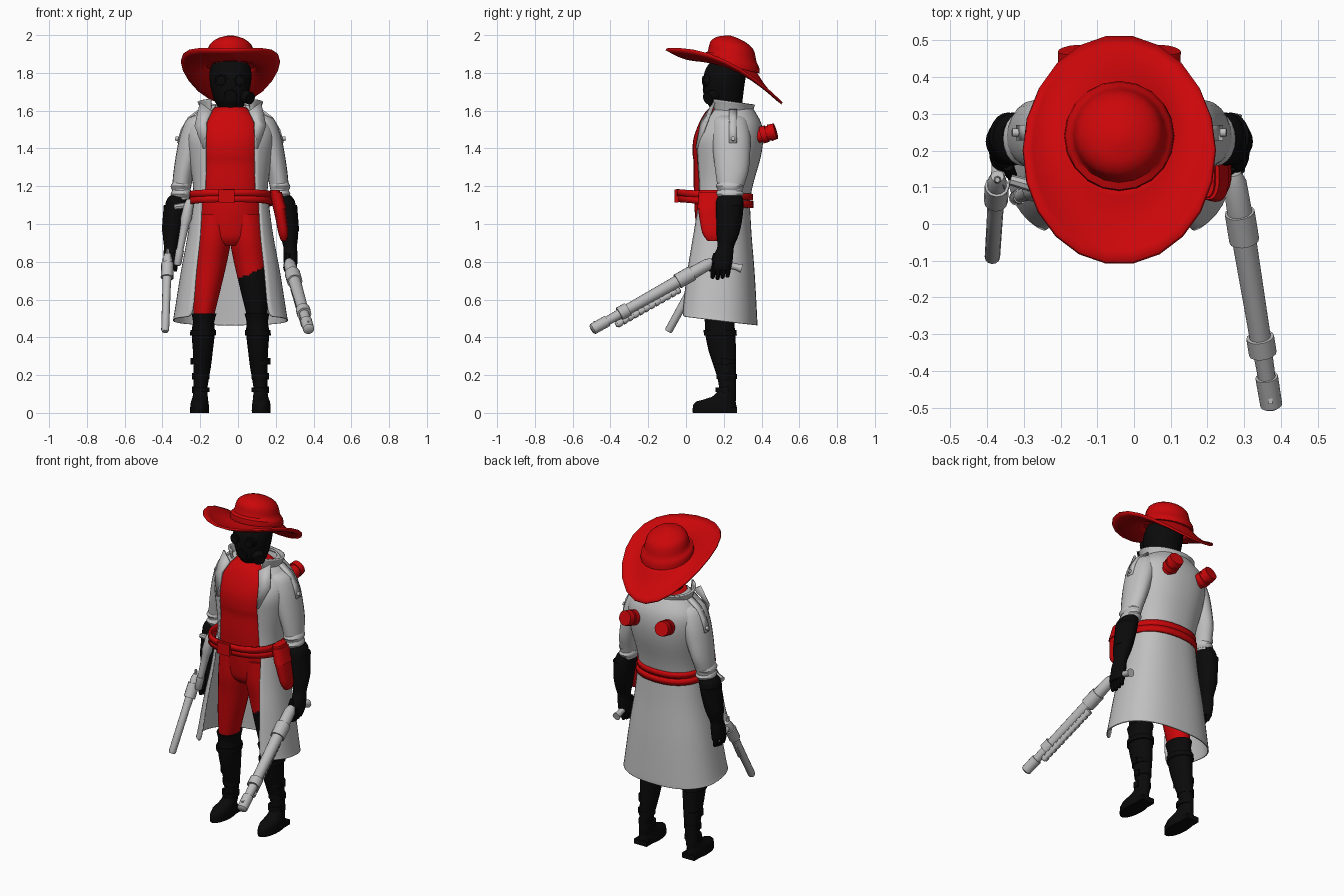
import bpy, bmesh, math
from mathutils import Vector

CX = -0.04  # body centre line


def material(name, rgb):
    m = bpy.data.materials.new(name)
    m.diffuse_color = (*rgb, 1)
    return m


RED = material("red cloth", (0.6, 0.002, 0.003))
COAT = material("pale coat", (0.53, 0.53, 0.53))
BLACK = material("black leather", (0.003, 0.003, 0.003))
STEEL = material("gun steel", (0.5, 0.5, 0.5))


def finish(name, grid, mats, closed=True, caps=True, thick=0, rule=None, angle=40):
    """Skin a list of point rows into an object."""
    bm = bmesh.new()
    rows = [[bm.verts.new(p) for p in row] for row in grid]
    n = len(rows[0])
    for a, b in zip(rows, rows[1:]):
        for i in range(n if closed else n - 1):
            j = (i + 1) % n
            bm.faces.new((a[i], a[j], b[j], b[i]))
    if caps and closed:
        bm.faces.new(rows[0][::-1])
        bm.faces.new(rows[-1])
    bmesh.ops.recalc_face_normals(bm, faces=bm.faces)
    me = bpy.data.meshes.new(name)
    bm.to_mesh(me)
    bm.free()
    ob = bpy.data.objects.new(name, me)
    bpy.context.collection.objects.link(ob)
    for m in mats if isinstance(mats, list) else [mats]:
        me.materials.append(m)
    if rule:
        for f in me.polygons:
            f.material_index = rule(f.center)
    bpy.ops.object.select_all(action='DESELECT')
    ob.select_set(True)
    bpy.context.view_layer.objects.active = ob
    bpy.ops.object.shade_smooth_by_angle(angle=math.radians(angle))
    if thick:
        sol = ob.modifiers.new("thickness", 'SOLIDIFY')
        sol.thickness = thick
    return ob


def smooth_rows(rows, k):
    """Catmull-Rom interpolation of ring parameters."""
    out = []
    for i in range(len(rows) - 1):
        q = [rows[max(i - 1, 0)], rows[i], rows[i + 1], rows[min(i + 2, len(rows) - 1)]]
        for s in range(k):
            t = s / k
            out.append([0.5 * (2 * b + (c - a) * t + (2 * a - 5 * b + 4 * c - d) * t * t
                               + (3 * b - a - 3 * c + d) * t ** 3) for a, b, c, d in zip(*q)])
    return out + [list(rows[-1])]


def loft(name, rings, mats, s=1, n=20, p=2.0, k=3, **kw):
    """Stack of ellipses (z, dx, y, rx, ry, front gap, tilt) around the centre line."""
    rings = [tuple(r) + (0,) * (7 - len(r)) for r in rings]
    gapped = any(r[5] for r in rings)
    grid = []
    for z, dx, y, rx, ry, gap, tilt in smooth_rows(rings, k):
        a = math.asin(min(gap / rx, 0.99) ** (p / 2)) if gapped else 0
        row = []
        for i in range(n):
            th = a + (2 * math.pi - 2 * a) * i / ((n - 1) if gapped else n)
            sx, cy = math.sin(th), math.cos(th)
            px = math.copysign(abs(sx) ** (2 / p), sx) * rx
            py = -math.copysign(abs(cy) ** (2 / p), cy) * ry
            row.append((CX + s * dx + px, y + py, z + tilt * py))
        grid.append(row)
    return finish(name, grid, mats, closed=not gapped, **kw)


def rod(name, a, b, prof, mat, n=12):
    """Turned rod from a to b; prof holds (fraction along, radius)."""
    a, b = Vector(a), Vector(b)
    rot = (b - a).to_track_quat('Z', 'Y')
    grid = [[a.lerp(b, t) + rot @ Vector((r * math.cos(2 * math.pi * i / n),
             r * math.sin(2 * math.pi * i / n), 0)) for i in range(n)] for t, r in prof]
    return finish(name, grid, mat)


def box(name, c, size, mat):
    x, y, z = (v / 2 for v in size)
    return finish(name, [[(c[0] + u * x, c[1] + v * y, c[2] + h * z) for u, v in
                          ((-1, -1), (1, -1), (1, 1), (-1, 1))] for h in (-1, 1)], mat)


# Hat: drooping brim with raised sides, and a tilted domed crown
N = 22
brim = []
for j in range(7):
    f = j / 6
    row = []
    for i in range(N):
        th = 2 * math.pi * i / N
        c, s = math.cos(th), math.sin(th)
        y = (0.24 + 0.13 * s) * (1 - f) + (0.205 + 0.31 * s) * f
        z = (1.843 - 0.03 * s) * (1 - f) + (1.85 - 0.145 * s - 0.065 * s * s + 0.02 * c * c) * f
        row.append((CX + c * (0.13 + 0.128 * f), y, z - 0.02 * math.sin(math.pi * f)))
    brim.append(row)
finish("hat_brim", brim, RED, caps=False, thick=0.012)
loft("hat_crown", [(z, 0, y, r, r, 0, t) for z, y, r, t in (
    (1.835, .24, .15, -.25), (1.868, .24, .147, -.25), (1.885, .243, .13, -.2), (1.92, .243, .122, -.15),
    (1.95, .24, .11, -.15), (1.975, .235, .08, -.15), (1.99, .225, .045, -.1), (1.998, .22, .012, 0))], RED, k=2)

# Head, mask lenses and filter
loft("masked_head", [(1.56, 0, .215, .065, .07), (1.62, 0, .21, .068, .085), (1.66, 0, .2, .088, .1),
                     (1.74, 0, .2, .108, .11), (1.81, 0, .21, .11, .11), (1.86, 0, .22, .09, .09)], BLACK)
for s in (-1, 1):
    rod("mask_lens", (CX + s * .045, .13, 1.76), (CX + s * .05, .088, 1.76),
        [(0, .034), (.8, .034), (.8, .026), (1, .024)], BLACK)
rod("mask_filter", (.01, .17, 1.685), (.065, .115, 1.665), [(0, .03), (.4, .03), (.4, .036), (1, .034)], BLACK)
rod("mask_snout", (CX, .14, 1.69), (CX, .095, 1.68), [(0, .042), (1, .032)], BLACK)

# Shirt and trousers
loft("shirt", [(1.12, 0, .18, .165, .135), (1.22, 0, .185, .165, .145), (1.32, 0, .193, .167, .152),
               (1.37, 0, .193, .17, .158), (1.45, 0, .195, .172, .156), (1.53, 0, .205, .165, .138),
               (1.59, 0, .21, .12, .11), (1.62, 0, .215, .075, .085)], RED, n=32, p=2.8)
loft("hips", [(1.16, 0, .18, .175, .135), (1.08, 0, .175, .178, .13), (.98, 0, .175, .17, .12),
              (.92, 0, .175, .15, .108), (.885, 0, .175, .09, .08)], RED, n=24)
for s, side in ((-1, "left"), (1, "right")):
    rule = (lambda c: int(c.z < .735 + .45 * (c.x - .06))) if s > 0 else (lambda c: 0)
    loft(side + "_thigh", [(1.05, .085, .175, .09, .118), (.92, .092, .175, .095, .116),
                           (.8, .106, .175, .088, .1), (.65, .126, .173, .073, .084),
                           (.5, .142, .175, .052, .07)], [RED, BLACK], s=s, k=14, n=36, rule=rule)
    # Tall boots with cuffs, straps and soles
    loft(side + "_boot", [(0, .163, .152, .05, .116), (.03, .163, .152, .05, .116), (.06, .163, .158, .046, .105),
                          (.085, .16, .202, .04, .064), (.14, .158, .22, .037, .045), (.24, .15, .207, .046, .058),
                          (.33, .146, .192, .053, .073), (.43, .144, .18, .062, .08), (.48, .142, .178, .056, .078),
                          (.525, .14, .175, .066, .086)], BLACK, s=s, k=2)
    loft(side + "_knee_band", [(.41, .146, .182, .068, .087), (.44, .144, .18, .068, .087)], BLACK, s=s, k=1)
    for z, y, r in ((.11, .21, .044), (.18, .215, .044), (.26, .204, .051)):
        loft(side + "_boot_strap", [(z, .155, y, r, r + .01), (z + .025, .155, y, r, r + .01)], BLACK, s=s, k=1)
        box(side + "_boot_buckle", (CX + s * (.153 + r), y, z + .013), (.014, .035, .035), BLACK)
    box(side + "_boot_heel", (CX + s * .163, .235, .015), (.085, .07, .03), BLACK)

# Long open coat: bodice, skirt, collar and lapels
loft("coat_body", [(1.12, 0, .185, .195, .152, .14), (1.22, 0, .198, .2, .16, .133), (1.35, 0, .215, .222, .18, .13),
                   (1.45, 0, .222, .235, .187, .13), (1.53, 0, .237, .222, .163, .128),
                   (1.59, 0, .242, .17, .127, .11), (1.63, 0, .24, .115, .105, .08)],
     COAT, n=40, p=2.3, thick=.008)
loft("coat_skirt", [(1.14, 0, .185, .2, .152, .15, 0), (.95, 0, .175, .225, .172, .16, 0),
                    (.75, 0, .167, .262, .197, .18, -.06), (.53, 0, .16, .297, .217, .2, -.11),
                    (.49, 0, .158, .305, .22, .225, -.12)], COAT, n=40, p=2.4, k=4, thick=.006)
loft("coat_collar", [(1.58, 0, .235, .14, .105, .1, -.08), (1.625, 0, .237, .155, .113, .1, -.1),
                     (1.65, 0, .238, .165, .118, .1, -.14)], COAT, n=28, thick=.01)
for s, side in ((-1, "left"), (1, "right")):
    finish(side + "_lapel", [[(CX + s * x, y, z) for x, y, z in row] for row in (
        ((.1, .112, 1.6), (.162, .145, 1.645)), ((.128, .075, 1.54), (.19, .098, 1.52)),
        ((.132, .05, 1.4), (.145, .055, 1.4)))], COAT, closed=False, thick=.012)
    # Sleeves with rolled cuffs and shoulder straps
    loft(side + "_sleeve", [(1.575, .14, .235, .05, .065), (1.55, .165, .235, .07, .088), (1.47, .195, .24, .072, .1),
                            (1.38, .22, .242, .066, .098), (1.28, .245, .243, .056, .088),
                            (1.2, .258, .236, .05, .07), (1.13, .265, .23, .044, .058)], COAT, s=s)
    for z in (1.14, 1.18):
        loft(side + "_cuff_fold", [(z, .264, .232, .046, .06), (z + .02, .262, .232, .055, .074),
                                   (z + .04, .258, .232, .048, .062)], COAT, s=s, k=2)
    finish(side + "_shoulder_strap", [[(CX + s * x, y, z) for y in (.228, .27)] for x, z in (
        (.165, 1.61), (.225, 1.565), (.264, 1.5), (.282, 1.43))], COAT, closed=False, thick=.012)
    rod(side + "_strap_button", (CX + s * .27, .249, 1.45), (CX + s * .292, .249, 1.453), [(0, .012), (1, .011)], COAT)
    # Gauntlets and fingers
    loft(side + "_glove", [(1.15, .275, .235, .044, .06), (1.12, .285, .232, .056, .072), (1.04, .298, .23, .055, .07),
                           (.95, .31, .222, .049, .06), (.88, .316, .21, .036, .044), (.84, .318, .2, .037, .05),
                           (.78, .318, .19, .035, .054), (.755, .316, .188, .028, .048)], BLACK, s=s)
    loft(side + "_gauntlet_guard", [(1.1, .303, .24, .05, .064), (.96, .32, .225, .044, .05)], BLACK, s=s, k=2)
    for i in range(4):
        y = .15 + .026 * i
        rod(side + "_finger", (CX + s * .33, y, .8), (CX + s * .31, y - .01, .705 + .006 * abs(i - 1)),
            [(0, .014), (.6, .015), (.95, .011), (1, .005)], BLACK, n=8)
    rod(side + "_thumb", (CX + s * .305, .16, .84), (CX + s * .29, .125, .75), [(0, .017), (.8, .015), (1, .007)], BLACK, n=8)
    # Red canisters on the back
    rod(side + "_back_canister", (CX + s * .11, .36, 1.458), (CX + s * .125, .475, 1.492),
        [(0, .036), (.35, .036), (.35, .046), (.6, .046), (.6, .04), (.72, .04), (.72, .046), (1, .043)], RED, n=14)

# Belts, buckle and holster
loft("upper_belt", [(1.137, 0, .152, .219, .202, 0, -.06), (1.172, 0, .152, .215, .202, 0, -.06)],
     RED, n=32, p=2.3, k=1, caps=False, thick=.014)
loft("lower_belt", [(1.1, 0, .158, .224, .2, 0, -.08), (1.137, 0, .158, .22, .2, 0, -.08)],
     RED, n=32, p=2.3, k=1, caps=False, thick=.014)
box("belt_buckle", (CX - .02, -.05, 1.148), (.085, .02, .07), RED)
loft("hip_holster", [(.91, .282, .145, .014, .03), (.95, .28, .142, .026, .055), (1.03, .268, .135, .03, .064),
                     (1.1, .255, .13, .032, .066), (1.18, .235, .13, .024, .058)], RED, p=2.6)
loft("holster_flap", [(1.08, .262, .13, .036, .07), (1.17, .24, .13, .032, .064)], RED, p=2.6, k=1)

# Long gun in the right hand: barrel, ribbed tube, grip and sight
A, B = Vector((.27, .14, .80)), Vector((.375, -.5, .44))
rod("long_gun_barrel", A, B, [(0, .022), (.04, .032), (.17, .034), (.17, .041), (.29, .041), (.29, .033), (.7, .029),
                              (.7, .038), (.77, .038), (.77, .026), (.87, .024), (.87, .031), (.99, .03), (1, .02)], STEEL, n=14)
drop = Vector((-.005, .02, -.037))
ribs = [(0, .012)]
for i in range(12):
    ribs += [(i / 12 + .01, .016), (i / 12 + .01, .02), (i / 12 + .06, .02), (i / 12 + .06, .016)]
rod("long_gun_tube", A.lerp(B, .3) + drop, A.lerp(B, .83) + drop, ribs + [(1, .013)], STEEL, n=10)
rod("long_gun_grip", (.275, .16, .80), (.27, .295, .765), [(0, .024), (.5, .018), (.8, .018), (1, .024)], STEEL)
box("long_gun_sight", B + Vector((-.003, .025, .035)), (.01, .03, .025), STEEL)

# Pistol in the left hand
rod("pistol_barrel", (-.372, .13, .84), (-.386, -.095, .43),
    [(0, .018), (.06, .026), (.12, .026), (.12, .033), (.3, .033), (.3, .024), (.45, .022), (.98, .021), (1, .016)], STEEL)
rod("pistol_under_rod", (-.376, .085, .72), (-.38, .02, .59), [(0, .012), (1, .01)], STEEL, n=8)
rod("pistol_grip", (-.372, .1, .82), (-.365, .22, .76), [(0, .02), (1, .018)], STEEL)
rod("pistol_hammer", (-.372, .12, .83), (-.372, .12, .87), [(0, .012), (1, .007)], STEEL, n=8)

# Second pistol hanging at the left hip
rod("hip_pistol", (-.255, .1, 1.13), (-.312, .075, .84),
    [(0, .016), (.1, .026), (.35, .03), (.45, .024), (.7, .02), (1, .018)], STEEL)
rod("hip_pistol_tip", (-.308, .077, .86), (-.322, .07, .78), [(0, .022), (.9, .02), (1, .014)], STEEL)
rod("hip_pistol_grip", (-.262, .1, 1.1), (-.335, .12, 1.09), [(0, .018), (1, .015)], STEEL, n=8)
